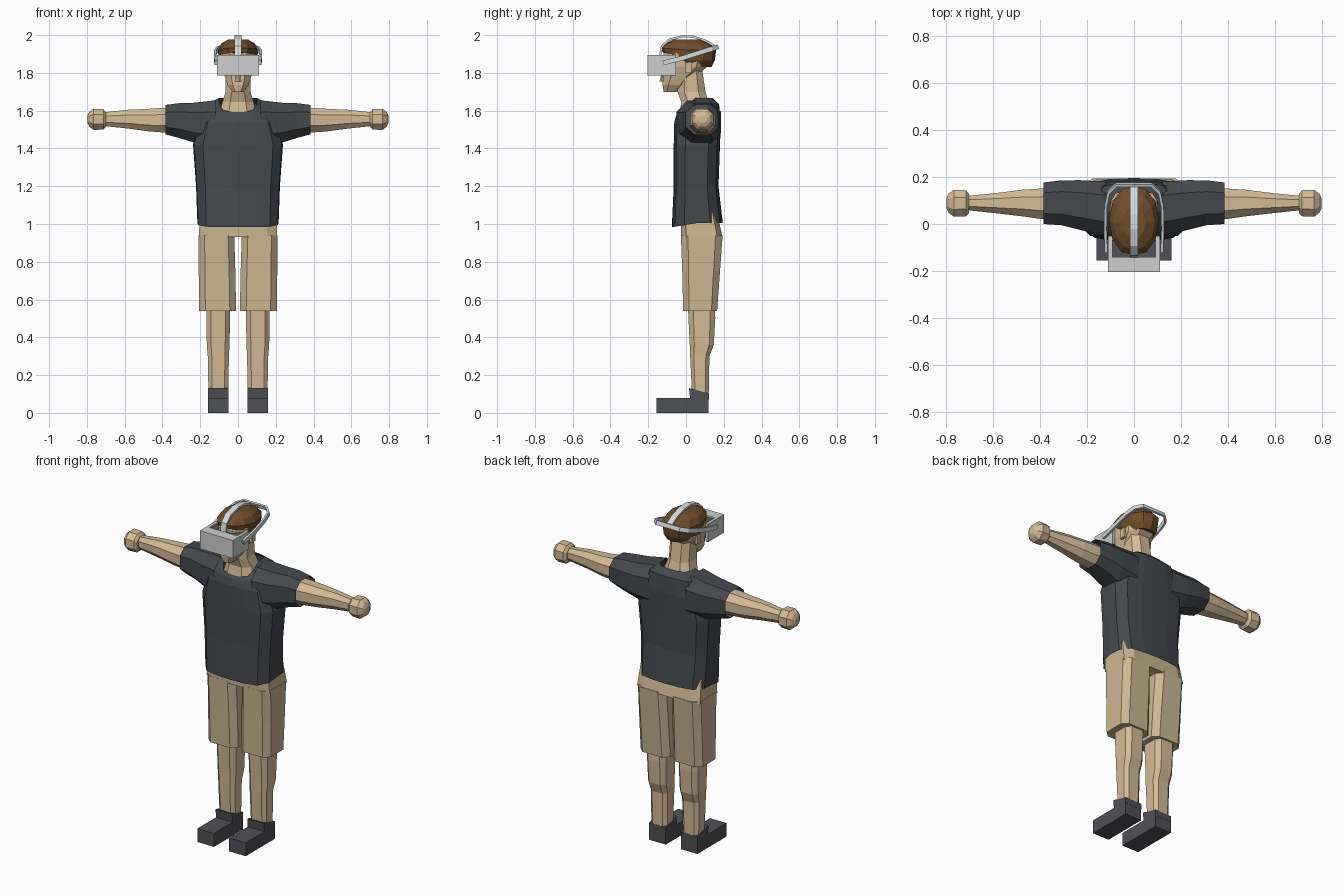
import bpy, bmesh
from mathutils import Vector


def material(name, rgb):
    m = bpy.data.materials.new(name)
    m.diffuse_color = (*rgb, 1)
    return m


SKIN = material("skin", (0.67, 0.50, 0.31))
KHAKI = material("khaki cloth", (0.61, 0.475, 0.29))
SHIRT = material("charcoal cloth", (0.058, 0.065, 0.074))
SHOE = material("dark rubber", (0.08, 0.082, 0.089))
HAIR = material("brown hair", (0.162, 0.075, 0.025))
PLASTIC = material("light grey plastic", (0.62, 0.62, 0.62))
STRAP = material("pale strap", (0.66, 0.70, 0.73))


def finish(name, bm, mat, mirror=False):
    bmesh.ops.recalc_face_normals(bm, faces=bm.faces)
    me = bpy.data.meshes.new(name)
    bm.to_mesh(me)
    bm.free()
    me.materials.append(mat)
    ob = bpy.data.objects.new(name, me)
    bpy.context.collection.objects.link(ob)
    if mirror:
        ob.modifiers.new("mirror", 'MIRROR').use_mirror_merge = False
    return ob


def octagon(k):
    return [(1, -k), (1, k), (k, 1), (-k, 1), (-1, k), (-1, -k), (-k, -1), (k, -1)]


def rounded(quarter):
    """Full outline from a quarter running from (1, 0) to (0, 1)."""
    half = quarter + [(-u, v) for u, v in quarter[-2::-1]]
    return half + [(u, -v) for u, v in half[-2:0:-1]]


def loft(name, mat, rings, profile, axis='z', caps=(True, True), mirror=False):
    """rings: (position, a0, a1, b0, b1, front dip); a, b are the cross axes."""
    bm = bmesh.new()
    loops = []
    for t, a0, a1, b0, b1, *dip in rings:
        loop = []
        for u, v in profile:
            a = (a0 + a1) / 2 + u * (a1 - a0) / 2
            b = (b0 + b1) / 2 + v * (b1 - b0) / 2
            d = t - (dip[0] * max(0, -v) if dip else 0)
            loop.append(bm.verts.new((a, b, d) if axis == 'z' else (d, a, b)))
        loops.append(loop)
    n = len(profile)
    for lo, hi in zip(loops, loops[1:]):
        for i in range(n):
            j = (i + 1) % n
            bm.faces.new((lo[i], lo[j], hi[j], hi[i]))
    for use, loop in zip(caps, (loops[0], loops[-1])):
        if use:
            bm.faces.new(loop)
    return finish(name, bm, mat, mirror)


def box(name, mat, x, y, z, mirror=False):
    return loft(name, mat, [(z[0], *x, *y), (z[1], *x, *y)],
                [(-1, -1), (1, -1), (1, 1), (-1, 1)], mirror=mirror)


def ribbon(name, mat, path, width, thickness):
    bm = bmesh.new()
    w = Vector(width) / 2
    rows = [(bm.verts.new(Vector(p) - w), bm.verts.new(Vector(p) + w)) for p in path]
    for (a, b), (c, d) in zip(rows, rows[1:]):
        bm.faces.new((a, b, d, c))
    ob = finish(name, bm, mat)
    s = ob.modifiers.new("thickness", 'SOLIDIFY')
    s.thickness, s.offset = thickness, 0
    return ob


# Shirt: open shell with dipped hem and neckline, plus open sleeves
loft("shirt_body", SHIRT, [
    (1.005, -.215, .215, -.075, .195, .022),
    (1.20, -.222, .222, -.065, .172),
    (1.42, -.238, .238, -.065, .180),
    (1.54, -.205, .205, -.062, .185),
    (1.635, -.16, .16, -.05, .175, .055),
    (1.668, -.10, .10, -.038, .14, .075)],
    rounded([(1, 0), (.98, .5), (.78, .88), (.4, .98), (0, 1)]), caps=(False, False))
loft("sleeve", SHIRT, [
    (.12, -.05, .18, 1.41, 1.655),
    (.23, -.025, .186, 1.43, 1.642),
    (.31, -.005, .185, 1.455, 1.64),
    (.385, .0, .176, 1.475, 1.63)],
    octagon(.5), axis='x', caps=(False, False), mirror=True)

# Arms and rounded fists
loft("arm", SKIN, [
    (.30, .02, .155, 1.48, 1.615),
    (.40, .022, .15, 1.485, 1.615),
    (.47, .032, .146, 1.49, 1.61),
    (.58, .045, .132, 1.505, 1.605),
    (.72, .06, .118, 1.52, 1.59)],
    octagon(.45), axis='x', mirror=True)
loft("hand", SKIN, [
    (.70, .047, .127, 1.515, 1.592),
    (.713, .033, .143, 1.50, 1.608),
    (.765, .031, .145, 1.498, 1.61),
    (.787, .048, .128, 1.515, 1.593),
    (.797, .068, .108, 1.535, 1.573)],
    octagon(.45), axis='x', mirror=True)

# Shorts: waist and two separate legs
loft("shorts_waist", KHAKI, [
    (.93, -.208, .208, -.026, .193),
    (1.06, -.20, .20, -.03, .165)], octagon(.75))
loft("shorts_leg", KHAKI, [
    (.54, .010, .206, -.015, .165),
    (.75, .014, .208, -.020, .18),
    (.94, .020, .209, -.027, .194)], octagon(.66), mirror=True)

# Lower legs with calves
loft("lower_leg", SKIN, [
    (.09, .052, .156, .032, .12),
    (.30, .048, .160, .022, .124),
    (.36, .045, .165, .020, .147),
    (.50, .042, .168, .013, .155),
    (.58, .042, .168, .010, .153)], octagon(.62), mirror=True)

# Shoes: sole block and ankle collar, higher at the front
box("shoe", SHOE, (.05, .16), (-.155, .12), (0, .08), mirror=True)
loft("shoe_collar", SHOE, [
    (.07, .05, .16, .022, .121),
    (.103, .05, .16, .016, .121, -.028)],
    [(-1, -1), (1, -1), (1, 1), (-1, 1)], mirror=True)

# Neck, head and ears
loft("neck", SKIN, [
    (1.58, -.10, .10, -.036, .135),
    (1.645, -.083, .083, -.025, .118),
    (1.70, -.066, .066, -.045, .103),
    (1.82, -.066, .066, -.04, .085)], octagon(.5))
loft("head", SKIN, [
    (1.70, -.03, .03, -.118, -.05),
    (1.735, -.055, .055, -.124, .0),
    (1.78, -.07, .07, -.122, .045),
    (1.83, -.085, .085, -.118, .11),
    (1.90, -.092, .092, -.12, .135),
    (1.94, -.075, .075, -.09, .11)], octagon(.5))
box("ear", SKIN, (.08, .096), (-.005, .03), (1.80, 1.855), mirror=True)
loft("nose", SKIN, [
    (1.755, -.016, .016, -.14, -.11),
    (1.80, -.01, .01, -.13, -.11)], octagon(.4))

# Hair cap, hairline rising toward the face
loft("hair", HAIR, [
    (1.832, -.078, .078, -.115, .135, -.07),
    (1.865, -.100, .100, -.128, .152, -.05),
    (1.92, -.107, .107, -.132, .160, -.012),
    (1.956, -.088, .088, -.108, .125),
    (1.978, -.050, .050, -.06, .075)],
    rounded([(1, 0), (.85, .55), (.5, .9), (0, 1)]))

# Headset: front block, side walls and dark face padding
box("headset_front", PLASTIC, (-.11, .11), (-.204, -.14), (1.786, 1.894))
box("headset_side", PLASTIC, (.092, .11), (-.14, -.052), (1.786, 1.894), mirror=True)
box("headset_floor", PLASTIC, (-.092, .092), (-.14, -.10), (1.786, 1.796))
box("face_padding", SHOE, (-.0915, .0915), (-.14, -.07), (1.797, 1.885))

# Straps: over the crown, and a tilted loop around the back of the head
ribbon("crown_strap", STRAP, [
    (0, -.138, 1.885), (0, -.128, 1.94), (0, -.09, 1.975), (0, -.02, 1.994),
    (0, .04, 1.991), (0, .11, 1.968), (0, .167, 1.932)], (.036, 0, 0), .012)
half = [(.118, -.12, 1.853), (.122, -.02, 1.878), (.12, .08, 1.91),
        (.108, .135, 1.927), (.075, .166, 1.937)]
ribbon("side_strap", STRAP,
       half + [(-x, y, z) for x, y, z in reversed(half)], (0, -.008, .024), .012)
